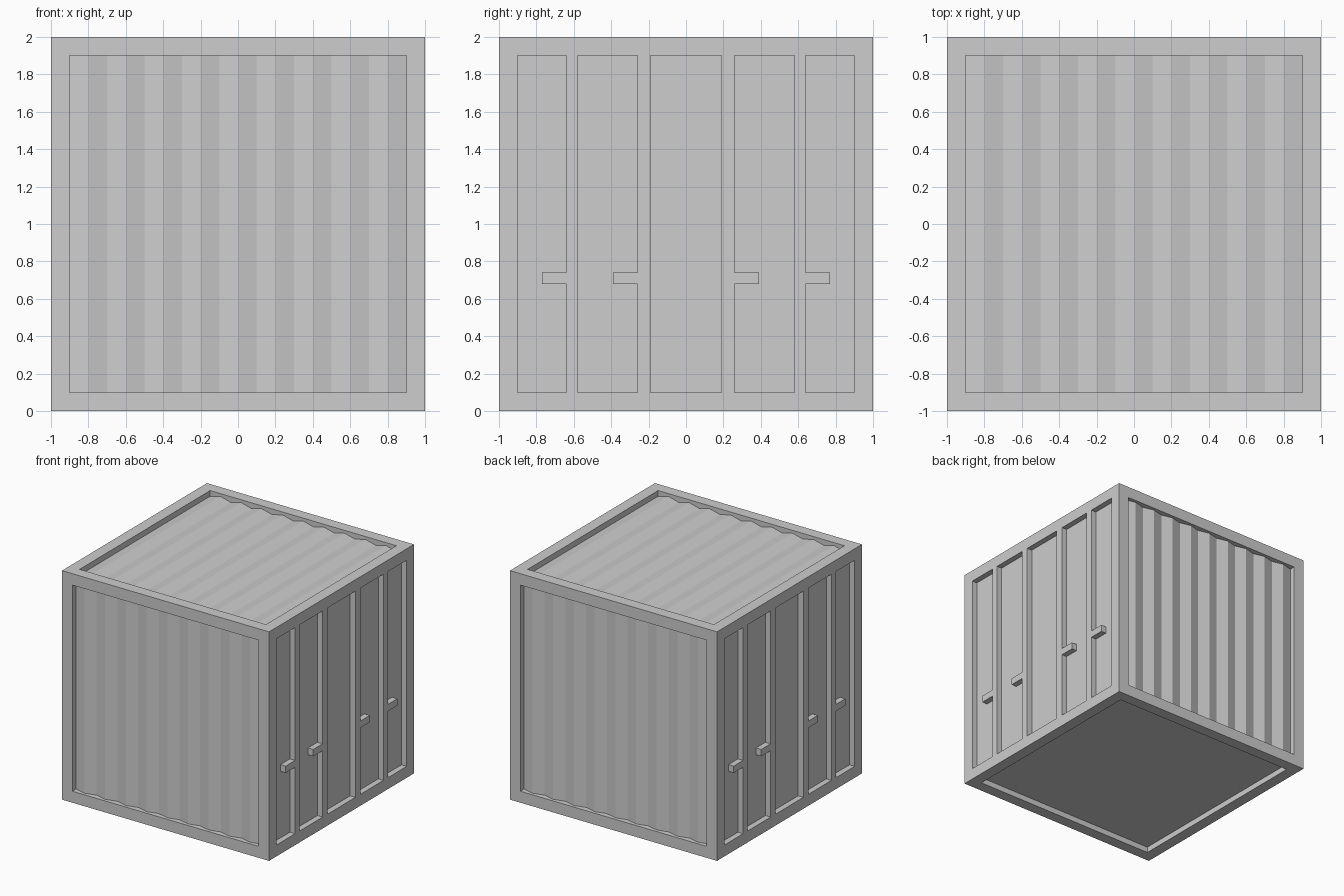
import bpy
import bmesh
from math import pi
from mathutils import Matrix, Vector

OPEN = 0.9       # half width of each framed opening
DEPTH = 0.05     # how far panels sit behind the frame
RIDGE = 0.025    # height of the corrugation
STEP = 0.1       # width of one corrugation slope
CENTRE = Vector((0, 0, 1))

cube = bpy.data.objects.get("Cube")
if cube:
    bpy.data.objects.remove(cube, do_unlink=True)

grey = bpy.data.materials.new("light_grey_metal")
grey.use_nodes = True
colour = (0.61, 0.61, 0.61, 1)
grey.diffuse_color = colour
grey.node_tree.nodes["Principled BSDF"].inputs["Base Color"].default_value = colour


def add_object(name, bm, matrix=Matrix()):
    """Turn a bmesh built around the origin into a placed grey object."""
    bm.transform(Matrix.Translation(CENTRE) @ matrix)
    bm.normal_update()
    mesh = bpy.data.meshes.new(name)
    bm.to_mesh(mesh)
    bm.free()
    mesh.materials.append(grey)
    obj = bpy.data.objects.new(name, mesh)
    bpy.context.collection.objects.link(obj)
    return obj


# Frame: a cube with every face inset and pushed in
bm = bmesh.new()
bmesh.ops.create_cube(bm, size=2)
faces = bm.faces[:]
bmesh.ops.inset_individual(bm, faces=faces, thickness=1 - OPEN, use_even_offset=True)
normals = [f.normal.copy() for f in faces]
panels = bmesh.ops.extrude_discrete_faces(bm, faces=faces)["faces"]
for face, normal in zip(panels, normals):
    bmesh.ops.translate(bm, verts=face.verts[:], vec=-normal * DEPTH)
# The front, back and top openings receive corrugated sheets instead
open_faces = [f for f, n in zip(panels, normals) if abs(n.y) > 0.5 or n.z > 0.5]
bmesh.ops.delete(bm, geom=open_faces, context="FACES_ONLY")
add_object("container_frame", bm)


# Corrugated sheets: a zigzag strip lying in the top plane, then turned
def corrugated_sheet(name, matrix):
    bm = bmesh.new()
    rows = []
    for i in range(round(2 * OPEN / STEP) + 1):
        z = 1 - DEPTH + RIDGE * (i % 2)
        rows.append([bm.verts.new((i * STEP - OPEN, y, z)) for y in (-OPEN, OPEN)])
    for a, b in zip(rows, rows[1:]):
        bm.faces.new((a[0], b[0], b[1], a[1]))
    add_object(name, bm, matrix)


corrugated_sheet("roof_sheet", Matrix())
corrugated_sheet("front_sheet", Matrix.Rotation(pi / 2, 4, "X"))
corrugated_sheet("back_sheet", Matrix.Rotation(-pi / 2, 4, "X"))


# Door bars: a vertical rod with a flush handle, as one extruded outline
def door_bar(name, inner, outer, handle_end, mirror, turn):
    low, high = -0.32, -0.26
    outline = [(inner, -OPEN), (outer, -OPEN), (outer, low), (handle_end, low),
               (handle_end, high), (outer, high), (outer, OPEN), (inner, OPEN)]
    bm = bmesh.new()
    face = bm.faces.new([bm.verts.new((1 - DEPTH, y * mirror, z)) for y, z in outline])
    new = bmesh.ops.extrude_face_region(bm, geom=[face])["geom"]
    verts = [v for v in new if isinstance(v, bmesh.types.BMVert)]
    bmesh.ops.translate(bm, verts=verts, vec=(DEPTH, 0, 0))
    bmesh.ops.recalc_face_normals(bm, faces=bm.faces[:])
    add_object(name, bm, Matrix.Rotation(turn, 4, "Z"))


for side, turn in (("left", 0), ("right", pi)):
    for half, mirror in (("a", -1), ("b", 1)):
        door_bar(f"{side}_inner_door_bar_{half}", 0.19, 0.26, 0.39, mirror, turn)
        door_bar(f"{side}_outer_door_bar_{half}", 0.58, 0.64, 0.77, mirror, turn)
